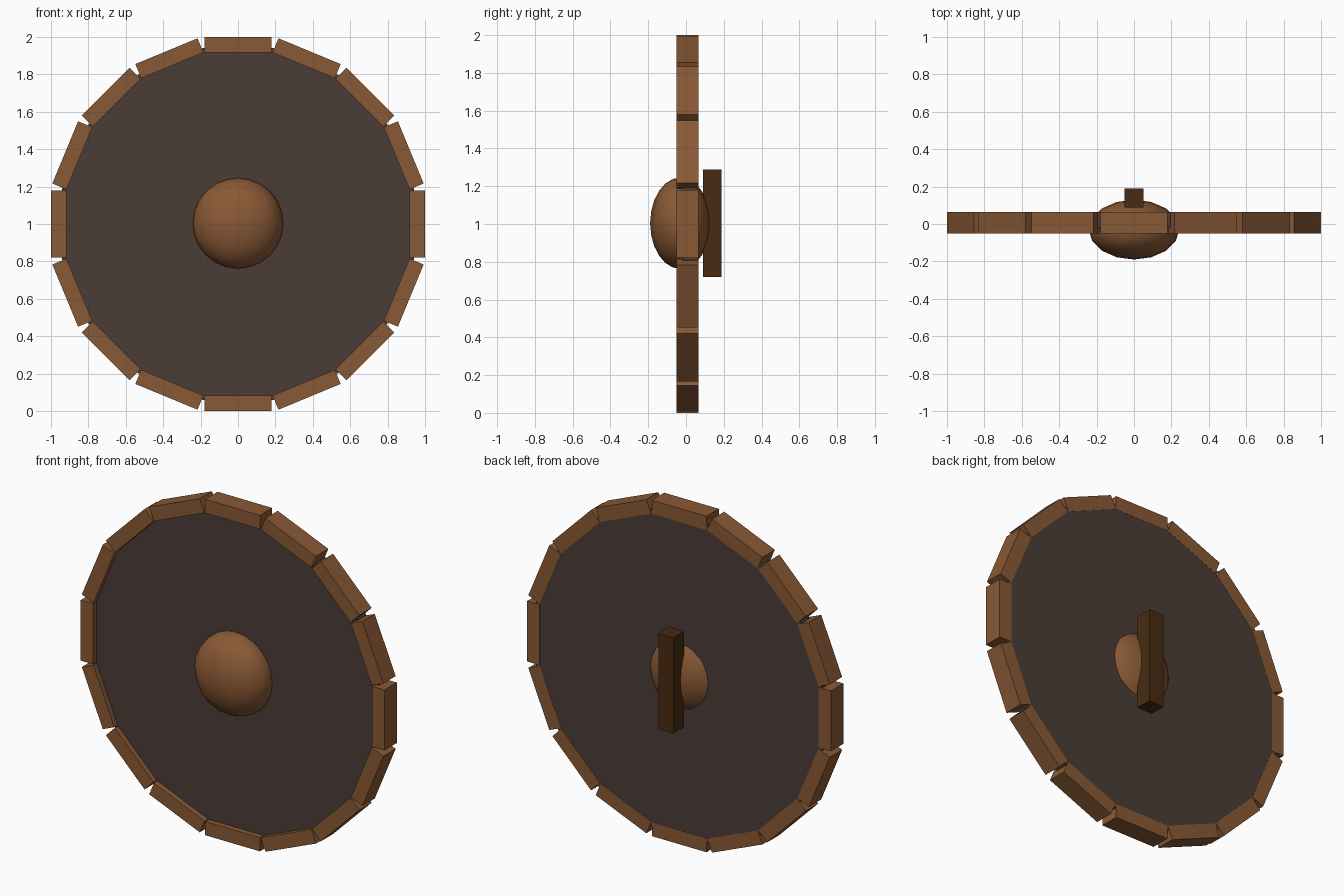
import bpy
import math
from mathutils import Matrix

if "Cube" in bpy.data.objects:
    bpy.data.objects.remove(bpy.data.objects["Cube"], do_unlink=True)


def material(name, colour):
    mat = bpy.data.materials.new(name)
    mat.use_nodes = True
    mat.diffuse_color = (*colour, 1)
    mat.node_tree.nodes["Principled BSDF"].inputs["Base Color"].default_value = (*colour, 1)
    return mat


def finish(name, mat):
    ob = bpy.context.object
    ob.name = ob.data.name = name
    ob.data.materials.append(mat)
    return ob


def box(name, size, centre, mat, spin=0.0):
    """Box placed in the shield plane, then turned about the shield axis."""
    bpy.ops.mesh.primitive_cube_add(size=1)
    ob = finish(name, mat)
    ob.data.transform(Matrix.Translation(centre) @ Matrix.Diagonal((*size, 1)))
    ob.data.transform(Matrix.Rotation(spin, 4, "Y"))
    ob.location.z = 1
    return ob


wood = material("warm wood", (0.25, 0.10, 0.035))
board = material("dark board", (0.070, 0.045, 0.037))
grip = material("dark grip wood", (0.065, 0.024, 0.006))

SIDES = 16
STEP = math.tau / SIDES

# Board: a sixteen-sided disc, set back a little from the front of the rim
bpy.ops.mesh.primitive_cylinder_add(vertices=SIDES, radius=0.96, depth=0.083)
disc = finish("shield_board", board)
disc.data.transform(Matrix.Rotation(STEP / 2, 4, "Z"))
disc.data.transform(Matrix.Rotation(math.pi / 2, 4, "X"))
disc.location = (0, 0.0225, 1)

# Rim: one straight block per side
for i in range(SIDES):
    box(f"rim_block_{i + 1}", (0.36, 0.116, 0.082), (0, 0.007, 0.959), wood, i * STEP)

# Boss: flattened dome through the middle
bpy.ops.mesh.primitive_uv_sphere_add(segments=16, ring_count=12, radius=1)
boss = finish("centre_boss", wood)
boss.data.transform(Matrix.Diagonal((0.242, 0.16, 0.242, 1)))
boss.location = (0, -0.03, 1.004)
bpy.ops.object.shade_smooth_by_angle(angle=math.radians(40))

# Grip: upright bar behind the boss
box("hand_grip", (0.1, 0.1, 0.57), (0, 0.139, 0.004), grip)
